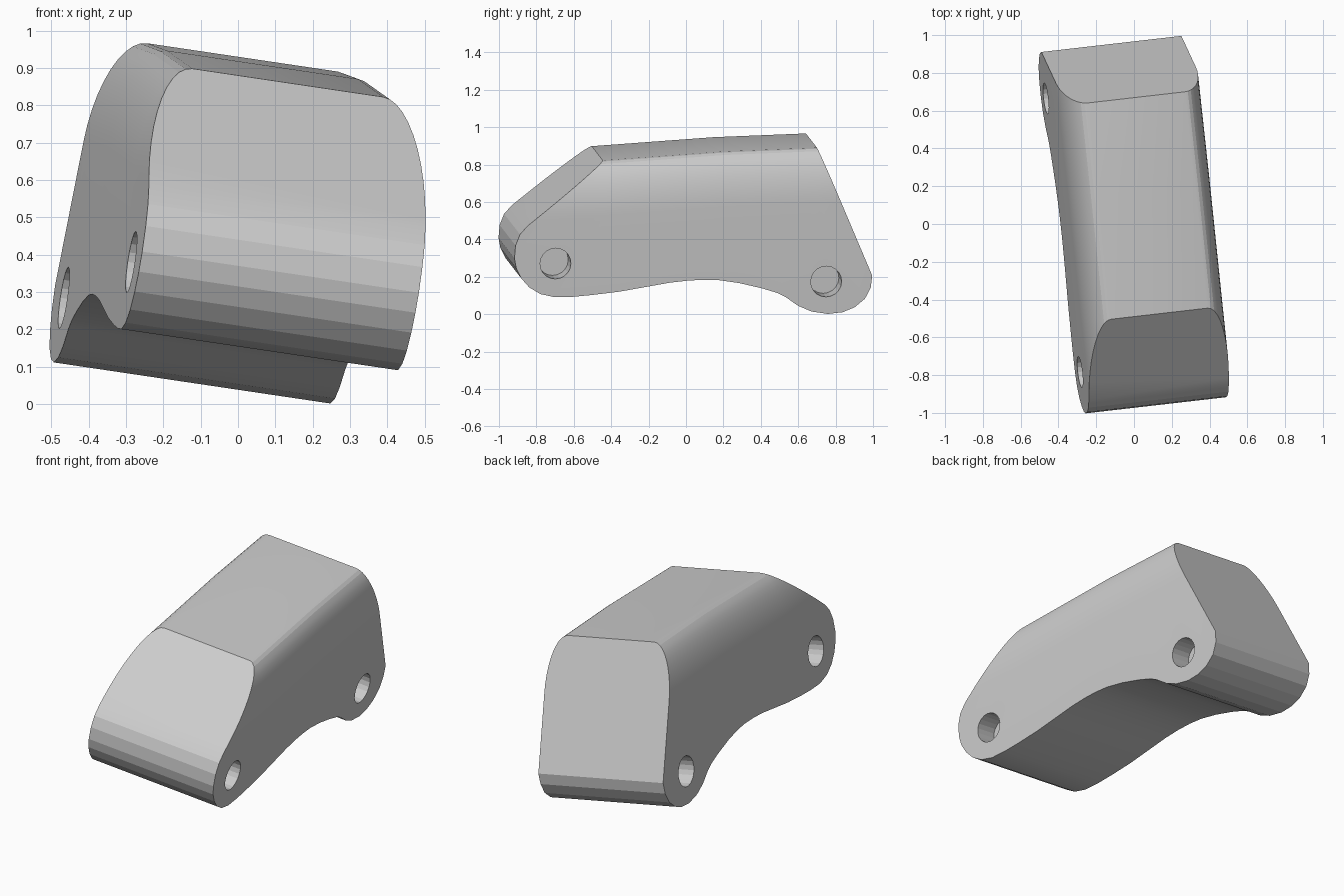
import bpy, bmesh, math
from mathutils import Vector, Matrix

if "Cube" in bpy.data.objects:
    bpy.data.objects.remove(bpy.data.objects["Cube"])

# Tilted local frame: U across the width, V along the length, N up
U = Vector((0.983, 0.113, -0.146)).normalized()
V = Vector((-U.y, U.x, 0)).normalized()
N = U.cross(V)
CENTRE = -0.048


def place(c, y, z):
    """Width offset c, plus a side-profile point (y, z) read at x = 0."""
    p = Vector((0, y, z))
    return U * (CENTRE + c) + V * V.dot(p) + N * N.dot(p)


def loft(name, rings):
    """Closed solid through equal-length rings of points."""
    bm = bmesh.new()
    loops = [[bm.verts.new(p) for p in r] for r in rings]
    n = len(loops[0])
    for a, b in zip(loops, loops[1:]):
        for i in range(n):
            bm.faces.new((a[i], a[(i + 1) % n], b[(i + 1) % n], b[i]))
    bm.faces.new(loops[0][::-1])
    bm.faces.new(loops[-1])
    bmesh.ops.recalc_face_normals(bm, faces=bm.faces)
    me = bpy.data.meshes.new(name)
    bm.to_mesh(me)
    bm.free()
    ob = bpy.data.objects.new(name, me)
    bpy.context.collection.objects.link(ob)
    return ob


def cut(target, tool, op):
    m = target.modifiers.new(tool.name, 'BOOLEAN')
    m.operation, m.solver, m.object = op, 'EXACT', tool
    tool.hide_render = True
    tool.hide_set(True)
    bpy.context.view_layer.objects.active = target
    bpy.ops.object.modifier_apply(modifier=m.name)
    bpy.data.objects.remove(tool)


# Body section: upright sides with elliptical top corners, swept lengthwise
half, flat, drop = 0.377, 0.26, 0.29
right = [(half, None)]
for i in range(11):
    t = i / 10 * math.pi / 2
    right.append((flat + (half - flat) * math.cos(t), drop * (1 - math.sin(t))))
section = right + [(-c, d) for c, d in reversed(right)]
stations = [(-1.3, 0.843), (-0.49, 0.88), (0.17, 0.918), (0.67, 0.93), (1.2, 0.943)]
body = loft("link_body", [
    [place(c, y, -0.3 if d is None else top - d) for c, d in section]
    for y, top in stations])

# Side profile: sloped front, rounded ends, arched underside, leaning back
profile = [(0.60, 1.089), (-0.30, 1.033), (-0.905, 0.546), (-0.945, 0.50),
           (-0.968, 0.44), (-0.973, 0.37), (-0.962, 0.315), (-0.934, 0.26),
           (-0.89, 0.21), (-0.83, 0.173), (-0.75, 0.154), (-0.65, 0.155),
           (-0.548, 0.163), (-0.40, 0.179), (-0.246, 0.204), (-0.13, 0.223),
           (-0.03, 0.233), (0.057, 0.236), (0.14, 0.232), (0.25, 0.214),
           (0.37, 0.184), (0.455, 0.157), (0.50, 0.134), (0.568, 0.085),
           (0.64, 0.053), (0.73, 0.038), (0.81, 0.046), (0.875, 0.072),
           (0.93, 0.118), (0.96, 0.18), (0.967, 0.243)]
outline = loft("outline_cutter", [[place(c, y, z) for y, z in profile] for c in (-0.6, 0.6)])
cut(body, outline, 'INTERSECT')

# Blind pin holes on both sides
for y, z in ((-0.75, 0.338), (0.718, 0.215)):
    for s in (-1, 1):
        rings = [[place(s * c, y, z) + 0.083 * (math.cos(a) * V + math.sin(a) * N)
                  for a in (math.tau * i / 20 for i in range(20))]
                 for c in (half - 0.13, half + 0.1)]
        cut(body, loft("pin_hole_cutter", rings), 'DIFFERENCE')

# Blend the rounded top corners, keep real edges crisp
bpy.ops.object.select_all(action='DESELECT')
body.select_set(True)
bpy.context.view_layer.objects.active = body
bpy.ops.object.shade_smooth_by_angle(angle=math.radians(14))
